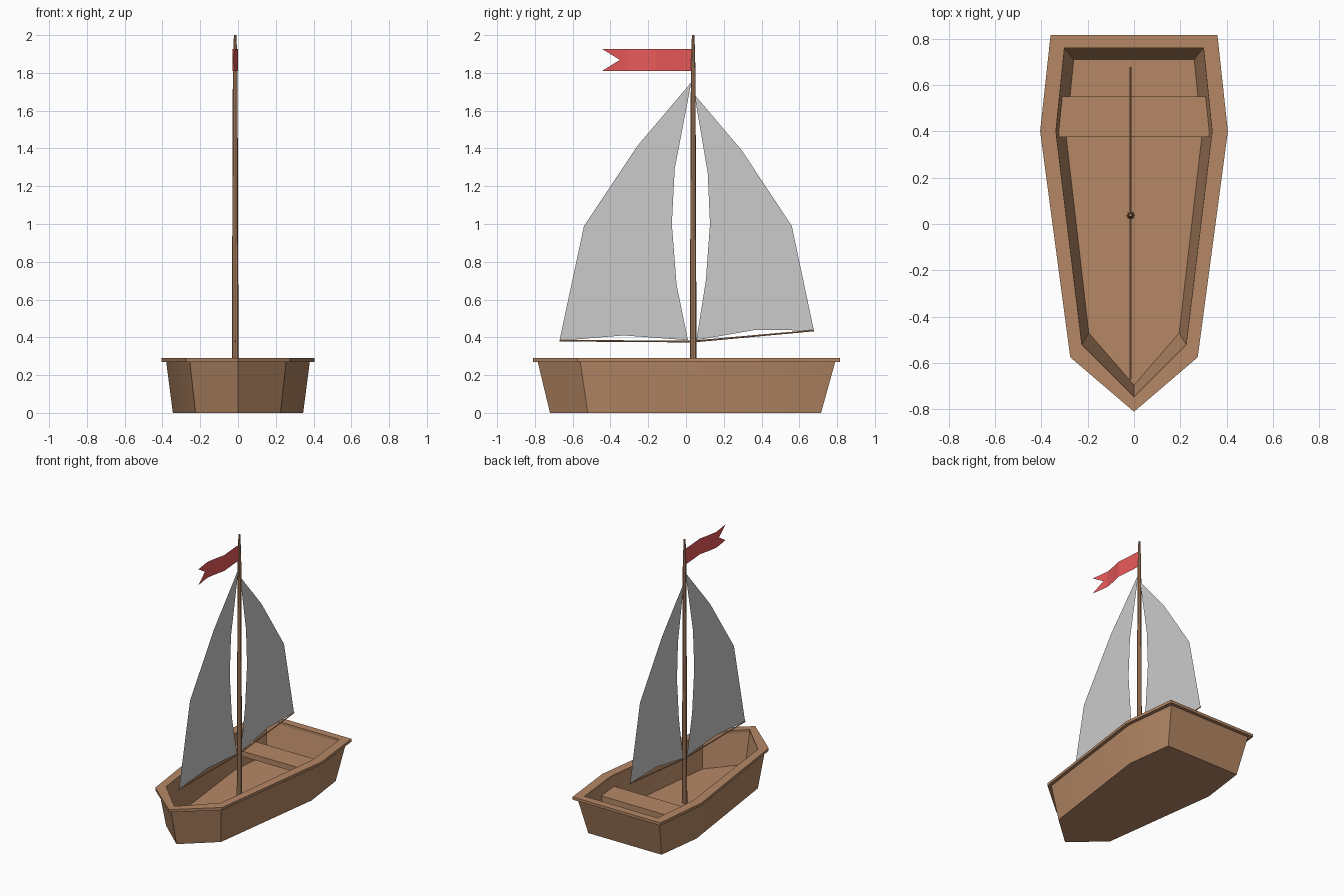
import bpy, bmesh, math
from mathutils import Vector

cube = bpy.data.objects.get("Cube")
if cube:
    bpy.data.objects.remove(cube, do_unlink=True)

MAST_X, MAST_Y = -0.015, 0.038


def material(name, color):
    mat = bpy.data.materials.new(name)
    mat.use_nodes = True
    mat.diffuse_color = (*color, 1)
    mat.node_tree.nodes["Principled BSDF"].inputs["Base Color"].default_value = (*color, 1)
    return mat


wood = material("wood", (0.46, 0.245, 0.13))
red = material("red_cloth", (0.8, 0.1, 0.1))


def finish(name, bm, mat=None, fix_normals=True):
    if fix_normals:
        bmesh.ops.recalc_face_normals(bm, faces=bm.faces)
    mesh = bpy.data.meshes.new(name)
    bm.to_mesh(mesh)
    bm.free()
    obj = bpy.data.objects.new(name, mesh)
    bpy.context.collection.objects.link(obj)
    if mat:
        mesh.materials.append(mat)
    return obj


def smooth(obj):
    bpy.ops.object.select_all(action="DESELECT")
    obj.select_set(True)
    bpy.context.view_layer.objects.active = obj
    bpy.ops.object.shade_smooth_by_angle(angle=math.radians(30))


def ring(bm, half, z):
    """Mirror a stern-to-bow half outline into a closed ring."""
    full = half + [(-x, y) for x, y in reversed(half[:-1])]
    return [bm.verts.new((x, y, z)) for x, y in full]


def loft(name, sections, closed):
    bm = bmesh.new()
    rings = [ring(bm, half, z) for half, z in sections]
    pairs = list(zip(rings, rings[1:]))
    if closed:
        pairs.append((rings[-1], rings[0]))
    else:
        bm.faces.new(rings[0])
        bm.faces.new(rings[-1])
    for a, b in pairs:
        for i in range(len(a)):
            j = (i + 1) % len(a)
            bm.faces.new((a[i], a[j], b[j], b[i]))
    return finish(name, bm, wood)


def rod(name, start, end, r1, r2, sides=8):
    start, end = Vector(start), Vector(end)
    axis = end - start
    bm = bmesh.new()
    bmesh.ops.create_cone(bm, cap_ends=True, segments=sides, radius1=r1, radius2=r2, depth=axis.length)
    bmesh.ops.rotate(bm, verts=bm.verts, matrix=axis.to_track_quat("Z", "Y").to_matrix())
    bmesh.ops.translate(bm, verts=bm.verts, vec=(start + end) / 2)
    smooth(finish(name, bm, wood))


def sail(name, outline):
    bm = bmesh.new()
    face = bm.faces.new([bm.verts.new((MAST_X, y, z)) for y, z in outline])
    face.normal_update()
    if face.normal.x < 0:
        face.normal_flip()
    bmesh.ops.triangulate(bm, faces=bm.faces)
    finish(name, bm, fix_normals=False)


# Hull shell: half outlines run stern corner, widest point, bow shoulder, bow tip
outer_bottom = [(0.30, 0.715), (0.345, 0.37), (0.225, -0.52), (0, -0.72)]
outer_top = [(0.335, 0.79), (0.38, 0.4), (0.255, -0.56), (0, -0.785)]
inner_top = [(0.30, 0.76), (0.337, 0.4), (0.225, -0.52), (0, -0.745)]
inner_floor = [(0.26, 0.71), (0.293, 0.38), (0.195, -0.47), (0, -0.695)]
smooth(loft("hull", [(outer_bottom, 0), (outer_top, 0.27), (inner_top, 0.27), (inner_floor, 0.05)], False))

# Overhanging rim
rim_outer = [(0.36, 0.815), (0.405, 0.4), (0.275, -0.575), (0, -0.81)]
loft("rim", [(rim_outer, 0.27), (rim_outer, 0.29), (inner_top, 0.29), (inner_top, 0.27)], True)

# Bench set into the side walls
bm = bmesh.new()
bmesh.ops.create_cube(bm, size=1)
for v in bm.verts:
    half_width = 0.335 if v.co.y < 0 else 0.32
    v.co = (math.copysign(half_width, v.co.x), 0.463 + v.co.y * 0.175, 0.19 + v.co.z * 0.04)
finish("seat", bm, wood)

# Mast and thin booms
rod("mast", (MAST_X, MAST_Y, 0.04), (MAST_X, MAST_Y, 1.8), 0.0185, 0.0125)
rod("mast_tip", (MAST_X, MAST_Y, 1.8), (MAST_X, MAST_Y, 2), 0.0125, 0.007)
rod("front_boom", (MAST_X, MAST_Y, 0.378), (MAST_X, -0.67, 0.382), 0.005, 0.004, 6)
rod("rear_boom", (MAST_X, MAST_Y, 0.378), (MAST_X, 0.678, 0.436), 0.005, 0.004, 6)

# Sails
sail("front_sail", [(0.028, 1.75), (-0.26, 1.41), (-0.54, 0.99), (-0.67, 0.382), (-0.33, 0.41),
                    (0.01, 0.385), (-0.05, 0.68), (-0.075, 1.0), (-0.06, 1.29)])
sail("rear_sail", [(0.045, 1.685), (0.295, 1.39), (0.56, 0.99), (0.677, 0.436), (0.37, 0.44),
                   (0.055, 0.385), (0.105, 0.7), (0.127, 1.0), (0.115, 1.27)])

# Waving pennant with a notched tail
low, high, mid = 1.81, 1.927, 1.869
bm = bmesh.new()
wave = [(0.035, -0.015), (-0.05, -0.01), (-0.16, 0), (-0.24, -0.018), (-0.31, -0.03), (-0.35, -0.026)]
columns = [[bm.verts.new((x, y, z)) for z in (low, mid, high)] for y, x in wave]
for a, b in zip(columns, columns[1:]):
    for k in range(2):
        bm.faces.new((a[k], b[k], b[k + 1], a[k + 1]))
low_end, mid_end, high_end = columns[-1]
for corner, z in ((low_end, low), (high_end, high)):
    tip = bm.verts.new((-0.012, -0.445, z))
    bm.faces.new((corner, tip, mid_end))
finish("flag", bm, red)
